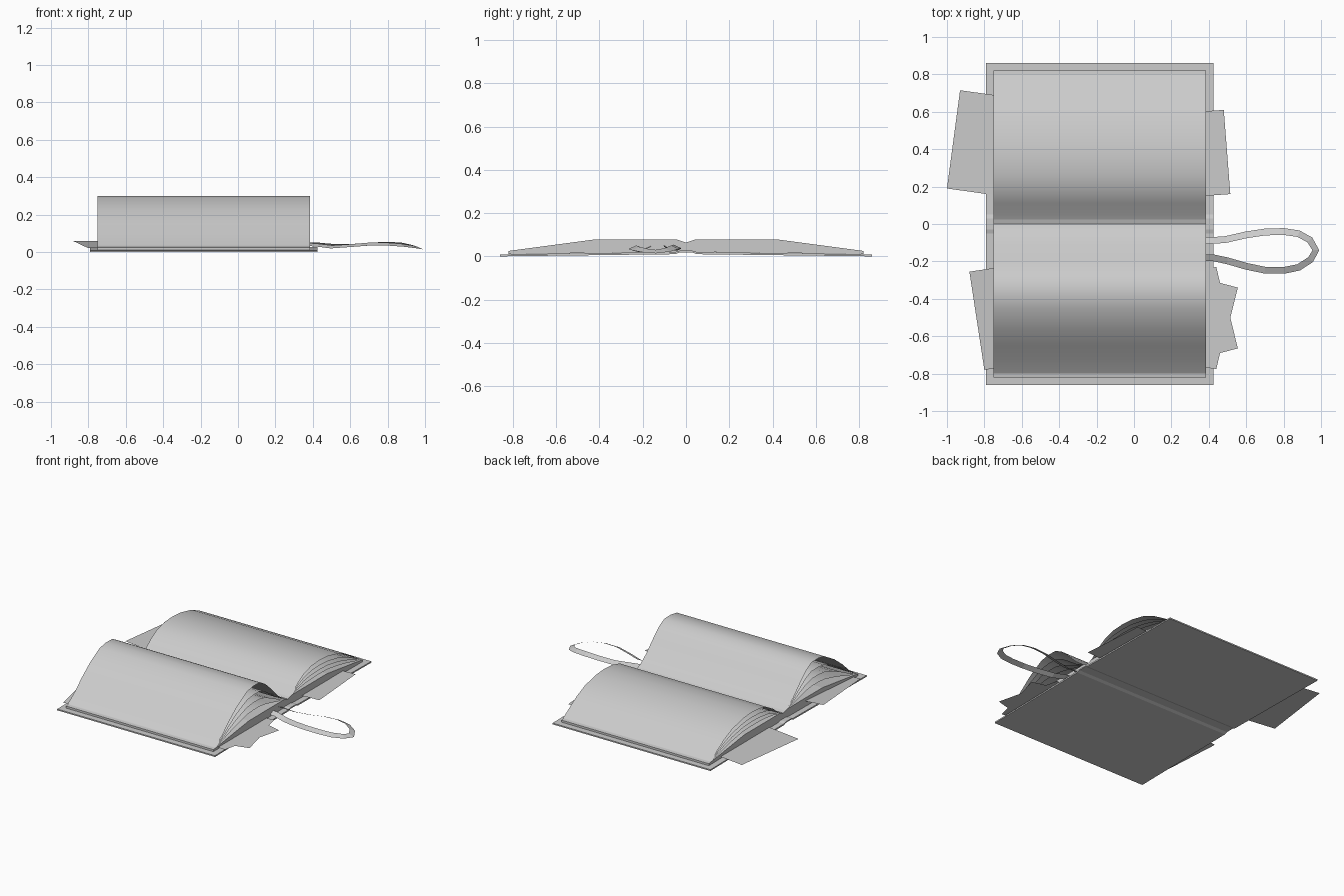
import bpy, math
from mathutils import Vector

if "Cube" in bpy.data.objects:
    bpy.data.objects.remove(bpy.data.objects["Cube"])


def make(name, verts, faces, smooth=False):
    mesh = bpy.data.meshes.new(name)
    mesh.from_pydata(verts, [], faces)
    mesh.update()
    ob = bpy.data.objects.new(name, mesh)
    bpy.context.collection.objects.link(ob)
    if smooth:
        mesh.polygons.foreach_set("use_smooth", [True] * len(mesh.polygons))
    return ob


def prism(name, profile, x0, x1):
    """Closed y-z profile extruded along x."""
    n = len(profile)
    verts = [(x, y, z) for x in (x0, x1) for y, z in profile]
    faces = [(i, (i + 1) % n, n + (i + 1) % n, n + i) for i in range(n)]
    faces += [tuple(range(n))[::-1], tuple(range(n, 2 * n))]
    return make(name, verts, faces)


def sheet(name, profile, x0, x1):
    """Open y-z profile swept along x as a single thin surface."""
    n = len(profile)
    verts = [(x, y, z) for x in (x0, x1) for y, z in profile]
    faces = [(i, i + 1, n + i + 1, n + i) for i in range(n - 1)]
    return make(name, verts, faces, True)


def mirrored(half):
    """Profile from a half running from the spine outwards."""
    return [(-y, z) for y, z in reversed(half)] + [p for p in half if p[0] > 0]


# cover: two thin boards joined by a raised spine strip
top = mirrored([(0, .026), (.03, .026), (.05, .02), (.86, .009)])
bottom = mirrored([(0, .018), (.03, .018), (.05, .010), (.86, .0)])
prism("cover", bottom + top[::-1], -.79, .425)

# lower page block, thick at the spine and thin at the outer edges
block_half = [(0, .064), (.04, .077), (.43, .077), (.82, .025)]
block_top = mirrored(block_half)
block_low = mirrored([(0, .026), (.05, .02), (.82, .011)])
prism("page_block", block_low + block_top[::-1], -.75, .385)


def block_z(y):
    y = abs(y)
    for (a, za), (b, zb) in zip(block_half, block_half[1:]):
        if y <= b:
            return za + (zb - za) * (y - a) / (b - a)
    return .025


# arched page sheets fanning from the spine, one taller pile at the front
front_arch = [(0, .06), (-.05, .085), (-.11, .13), (-.19, .21), (-.25, .265),
              (-.31, .298), (-.38, .30), (-.45, .288), (-.56, .225),
              (-.65, .155), (-.72, .09), (-.80, .034)]
back_arch = [(0, .06), (.05, .085), (.11, .135), (.18, .175), (.26, .196),
             (.35, .202), (.44, .195), (.56, .168), (.65, .128),
             (.72, .085), (.80, .034)]
for side, arch in (("front", front_arch), ("back", back_arch)):
    for k, f in enumerate((1, .72, .48, .25)):
        prof = [(y, block_z(y) + (z - block_z(y)) * f) for y, z in arch]
        sheet(f"{side}_page_{k + 1}", prof, -.75, .385)

# loose notes sticking out between block and cover
notes = {
    "note_back_left": [(-.93, .715, .024), (-1, .19, .024), (-.5, .12, .024), (-.43, .645, .024)],
    "note_front_left": [(-.88, -.255, .058), (-.80, -.78, .02), (-.5, -.735, .02), (-.58, -.21, .058)],
    "note_back_right": [(.48, .61, .03), (.515, .16, .03), (.2, .137, .03), (.165, .587, .03)],
}
for name, pts in notes.items():
    make(name, pts, [(0, 1, 2, 3)])
# note with a ragged outer edge
ragged = [(.2, -.26), (.44, -.23), (.46, -.315), (.555, -.34), (.515, -.5)]
outline = ragged + [(x, -1.005 - y) for x, y in reversed(ragged[:-1])]
make("note_ragged", [(x, y, .022) for x, y in outline], [tuple(range(len(outline)))[::-1]])

# ribbon bookmark loop: flat strip along a centre path
path = [(.30, -.088, .045), (.42, -.088, .043), (.49, -.083, .036), (.60, -.058, .034),
        (.70, -.043, .042), (.80, -.040, .046), (.88, -.052, .042), (.94, -.085, .030),
        (.972, -.14, .022), (.945, -.19, .027), (.88, -.232, .036), (.80, -.248, .042),
        (.70, -.247, .042), (.60, -.226, .034), (.50, -.197, .027), (.42, -.18, .037), (.30, -.18, .045)]
pts = [Vector(p) for p in path]
verts = []
for i, p in enumerate(pts):
    t = pts[min(i + 1, len(pts) - 1)] - pts[max(i - 1, 0)]
    side = Vector((-t.y, t.x, 0)).normalized() * .018
    tilt = Vector((0, 0, .008))
    verts += [p + side - tilt, p - side + tilt]
faces = [(2 * i, 2 * i + 1, 2 * i + 3, 2 * i + 2) for i in range(len(pts) - 1)]
make("ribbon_bookmark", verts, faces)
